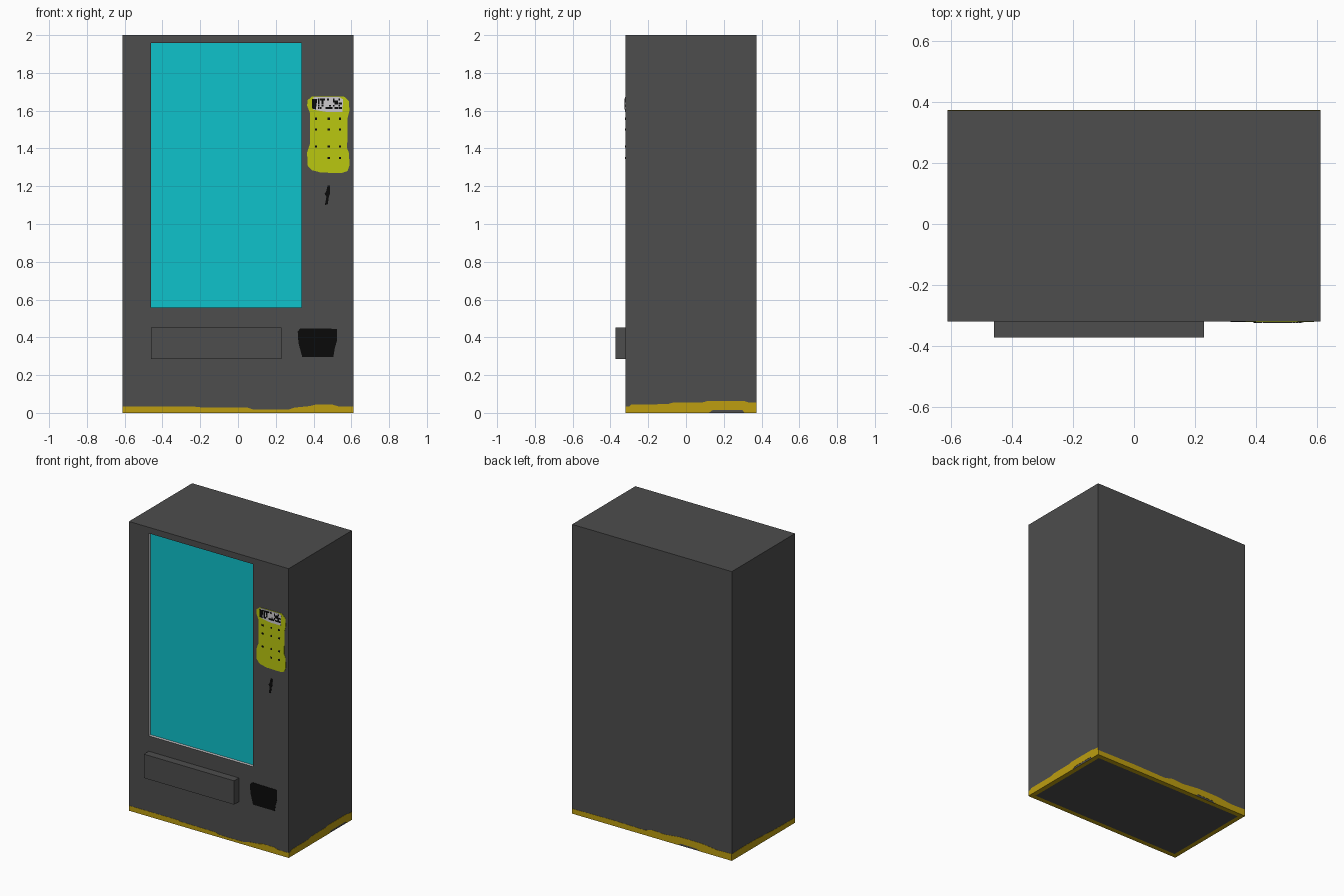
import bpy, bmesh, random
from mathutils import Vector

if "Cube" in bpy.data.objects:
    bpy.data.objects.remove(bpy.data.objects["Cube"])

random.seed(4)


def material(name, rgb):
    m = bpy.data.materials.new(name)
    m.diffuse_color = (*rgb, 1)
    m.use_nodes = True
    m.node_tree.nodes["Principled BSDF"].inputs["Base Color"].default_value = m.diffuse_color
    return m


GREY = material("charcoal", (0.075, 0.075, 0.075))
GLASS = material("cyan glass", (0.0045, 0.54, 0.60))
LIME = material("lime", (0.49, 0.57, 0.005))
GOLD = material("gold", (0.51, 0.34, 0.005))
BLACK = material("black", (0.003, 0.003, 0.003))
PALE = material("pale grey", (0.62, 0.60, 0.62))

W, Y0, Y1, H = 0.611, -0.319, 0.372, 2.0


def finish(name, bm, mats):
    bmesh.ops.recalc_face_normals(bm, faces=bm.faces)
    me = bpy.data.meshes.new(name)
    bm.to_mesh(me)
    bm.free()
    for m in mats:
        me.materials.append(m)
    ob = bpy.data.objects.new(name, me)
    bpy.context.collection.objects.link(ob)
    return ob


def box(bm, x0, x1, y0, y1, z0, z1):
    for v in bmesh.ops.create_cube(bm, size=1)["verts"]:
        v.co = Vector((x1 if v.co.x > 0 else x0,
                       y1 if v.co.y > 0 else y0,
                       z1 if v.co.z > 0 else z0))


# Where a flat outline (u, v) lands on each side, raised by d
SIDES = {
    "front": lambda u, v, d: (u, Y0 - d, v),
    "back": lambda u, v, d: (u, Y1 + d, v),
    "right": lambda u, v, d: (W + d, u, v),
    "left": lambda u, v, d: (-W - d, u, v),
}


def add_plate(bm, pts, side, d):
    place = SIDES[side]
    low = [bm.verts.new(place(u, v, 0)) for u, v in pts]
    top = [bm.verts.new(place(u, v, d)) for u, v in pts]
    bm.faces.new(low)
    bm.faces.new(top)
    for i in range(len(pts)):
        j = (i + 1) % len(pts)
        bm.faces.new((low[i], low[j], top[j], top[i]))


def plate(name, pts, mat, side="front", d=0.002):
    bm = bmesh.new()
    add_plate(bm, pts, side, d)
    return finish(name, bm, [mat])


def rect(x, z, w, h):
    return [(x - w / 2, z - h / 2), (x + w / 2, z - h / 2),
            (x + w / 2, z + h / 2), (x - w / 2, z + h / 2)]


# Cabinet with recessed display window and gold rim underneath
bm = bmesh.new()
box(bm, -W, W, Y0, Y1, 0, H)
bm.normal_update()
front = min(bm.faces, key=lambda f: f.normal.y)
bottom = min(bm.faces, key=lambda f: f.normal.z)
rim = bmesh.ops.inset_individual(bm, faces=[bottom], thickness=0.045)["faces"]
for f in rim:
    f.material_index = 2
bmesh.ops.inset_individual(bm, faces=[front], thickness=0.1)
for v in front.verts:
    v.co.x = 0.337 if v.co.x > 0 else -0.46
    v.co.z = 1.958 if v.co.z > 1 else 0.558
glass = bmesh.ops.extrude_discrete_faces(bm, faces=[front])["faces"][0]
for v in glass.verts:
    v.co.y += 0.02
for e in glass.edges:
    for f in e.link_faces:
        f.material_index = 3
glass.material_index = 1
finish("cabinet", bm, [GREY, GLASS, GOLD, PALE])

# Delivery flap
bm = bmesh.new()
box(bm, -0.46, 0.23, -0.372, Y0, 0.286, 0.451)
finish("delivery_flap", bm, [GREY])

# Coin return and coin slot
plate("coin_return", [(0.34, 0.296), (0.505, 0.296), (0.512, 0.34), (0.523, 0.38),
                      (0.523, 0.445), (0.33, 0.448), (0.316, 0.43), (0.32, 0.37)], BLACK)
plate("coin_slot", [(0.46, 1.10), (0.475, 1.105), (0.482, 1.15), (0.488, 1.16),
                    (0.486, 1.205), (0.475, 1.205), (0.466, 1.17), (0.458, 1.16),
                    (0.468, 1.145)], BLACK)

# Keypad panel with display strip
plate("keypad_panel", [(0.39, 1.285), (0.44, 1.272), (0.55, 1.27), (0.58, 1.28),
                       (0.59, 1.31), (0.588, 1.375), (0.578, 1.40), (0.58, 1.56),
                       (0.59, 1.60), (0.587, 1.65), (0.56, 1.676), (0.39, 1.674),
                       (0.368, 1.655), (0.366, 1.625), (0.38, 1.59), (0.38, 1.42),
                       (0.366, 1.38), (0.368, 1.31)], LIME)
plate("keypad_display", [(0.40, 1.605), (0.475, 1.592), (0.553, 1.592), (0.556, 1.66),
                         (0.535, 1.672), (0.40, 1.672)], PALE, d=0.004)

# Keypad marks and display speckles
bm = bmesh.new()
for z in (1.557, 1.50, 1.41, 1.35):
    for x in (0.413, 0.48, 0.54):
        if (x, z) != (0.413, 1.35):
            add_plate(bm, rect(x, z, 0.012, 0.011), "front", 0.004)
finish("keypad_buttons", bm, [BLACK])

bm = bmesh.new()
add_plate(bm, [(0.392, 1.612), (0.412, 1.606), (0.42, 1.662), (0.392, 1.662)], "front", 0.006)
for i in range(13):
    for j in range(5):
        if random.random() < 0.5:
            add_plate(bm, rect(0.428 + i * 0.0098, 1.615 + j * 0.011, 0.009, 0.010),
                      "front", 0.006)
finish("display_speckles", bm, [BLACK])

# Worn gold skirting with an uneven top edge on each side
EDGES = {
    "front": [(-W, 0.035), (-0.23, 0.035), (-0.22, 0.03), (0.05, 0.028), (0.08, 0.018),
              (0.27, 0.018), (0.30, 0.028), (0.38, 0.036), (0.41, 0.044), (0.50, 0.044),
              (0.53, 0.035), (W, 0.034)],
    "right": [(Y0, 0.035), (-0.30, 0.035), (-0.29, 0.045), (-0.10, 0.046), (-0.07, 0.054),
              (0.09, 0.056), (0.11, 0.062), (0.31, 0.062), (0.33, 0.056), (Y1, 0.054)],
    "back": [(-W, 0.048), (-0.50, 0.044), (-0.38, 0.058), (-0.22, 0.058), (-0.10, 0.045),
             (0.0, 0.05), (0.05, 0.034), (0.30, 0.038), (W, 0.034)],
    "left": [(Y0, 0.035), (-0.10, 0.038), (0.10, 0.048), (0.25, 0.05), (Y1, 0.046)],
}
WORN = {"right": [(0.31, 0), (0.30, 0.014), (0.14, 0.014), (0.12, 0)],
        "back": [(-0.20, 0), (-0.22, 0.014), (-0.34, 0.012), (-0.37, 0)]}
for side, top in EDGES.items():
    end = top[-1][0]
    gap = sorted(WORN.get(side, []))
    plate(side + "_skirting", [(top[0][0], 0)] + gap + [(end, 0)] + top[::-1],
          GOLD, side, 0.0015)
